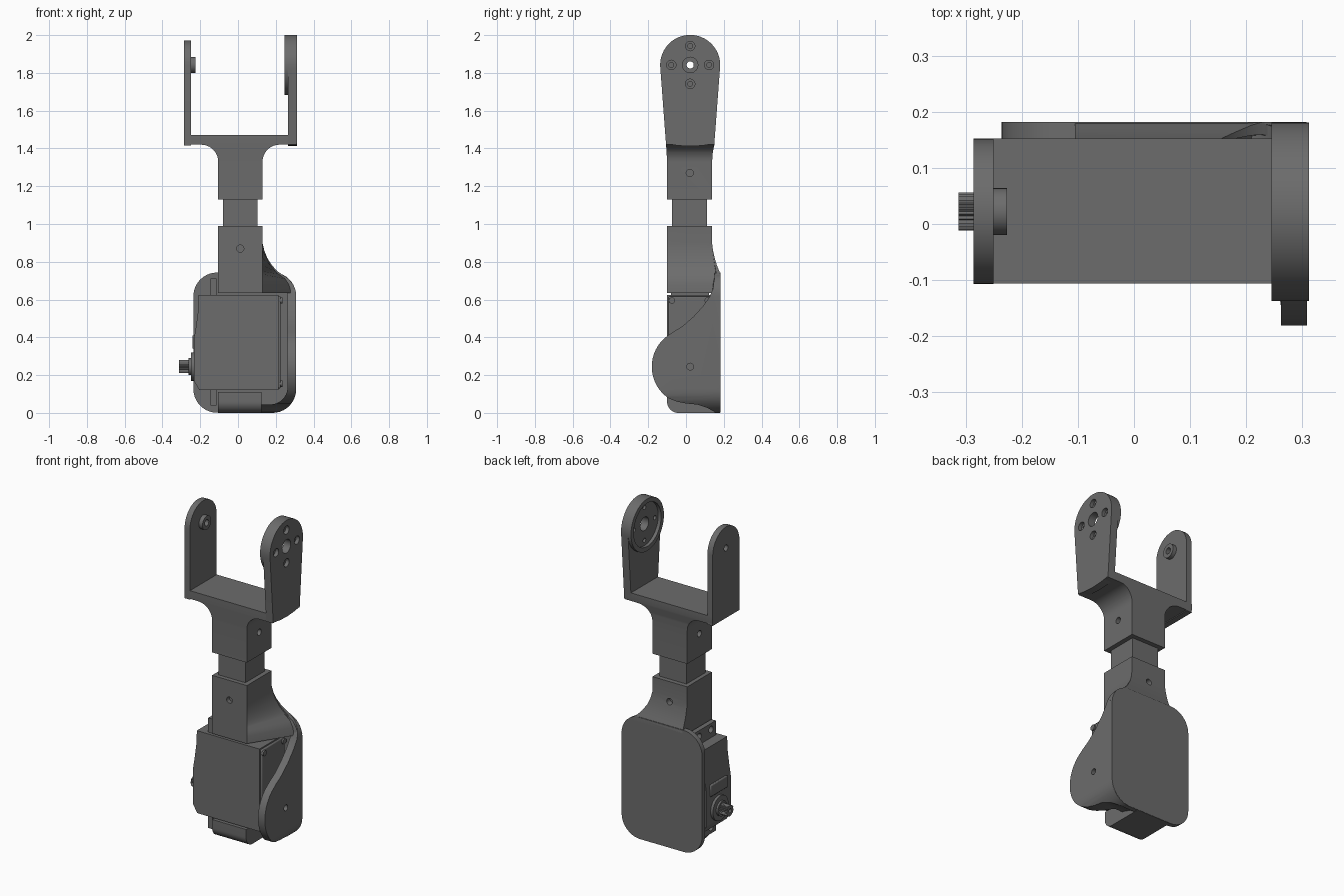
import bpy, bmesh, math
from math import sin, cos, pi, radians

if "Cube" in bpy.data.objects:
    bpy.data.objects.remove(bpy.data.objects["Cube"])

CY = 0.022  # y of both pivot axes


def finish(name, bm):
    bmesh.ops.recalc_face_normals(bm, faces=bm.faces)
    me = bpy.data.meshes.new(name)
    bm.to_mesh(me)
    bm.free()
    ob = bpy.data.objects.new(name, me)
    bpy.context.collection.objects.link(ob)
    return ob


def loft(name, rings):
    bm = bmesh.new()
    vs = [[bm.verts.new(p) for p in r] for r in rings]
    n = len(vs[0])
    for a, b in zip(vs, vs[1:]):
        for i in range(n):
            bm.faces.new((a[i], a[(i + 1) % n], b[(i + 1) % n], b[i]))
    bm.faces.new(vs[0])
    bm.faces.new(vs[-1])
    return finish(name, bm)


def extr(name, pts, axis, a, b):
    put = {'x': lambda p, t: (t, p[0], p[1]),
           'y': lambda p, t: (p[0], t, p[1]),
           'z': lambda p, t: (p[0], p[1], t)}[axis]
    return loft(name, [[put(p, t) for p in pts] for t in (a, b)])


def arc(cx, cy, r, a0, a1, n=10):
    return [(cx + r * cos(radians(a0 + (a1 - a0) * i / n)),
             cy + r * sin(radians(a0 + (a1 - a0) * i / n))) for i in range(n + 1)]


def circle(cx, cy, r, n=32):
    return arc(cx, cy, r, 0, 360, n)[:-1]


def rrect(x0, x1, y0, y1, r):
    return (arc(x1 - r, y0 + r, r, -90, 0) + arc(x1 - r, y1 - r, r, 0, 90)
            + arc(x0 + r, y1 - r, r, 90, 180) + arc(x0 + r, y0 + r, r, 180, 270))


def box(name, x0, x1, y0, y1, z0, z1, bevel=0):
    ob = extr(name, [(x0, y0), (x1, y0), (x1, y1), (x0, y1)], 'z', z0, z1)
    if bevel:
        m = ob.modifiers.new('bevel', 'BEVEL')
        m.width, m.segments = bevel, 2
    return ob


def boolean(ob, cutter, op='DIFFERENCE'):
    m = ob.modifiers.new('bool', 'BOOLEAN')
    m.operation, m.object, m.solver = op, cutter, 'EXACT'
    bpy.context.view_layer.objects.active = ob
    bpy.ops.object.modifier_apply(modifier=m.name)
    bpy.data.objects.remove(cutter)


def drill(ob, axis, c, r, a, b):
    boolean(ob, extr('cutter', circle(*c, r, 24), axis, a, b))


# Fork arms
left = extr('fork_left_arm', [(-0.106, 1.415), (0.152, 1.415)] + arc(CY, 1.842, 0.129, 0, 180, 24),
            'x', -0.286, -0.25)
boss = extr('fork_left_boss', circle(CY, 1.842, 0.042), 'x', -0.25, -0.226)
for part in (left, boss):
    drill(part, 'x', (CY, 1.842), 0.019, -0.4, -0.2)

right = extr('fork_right_arm', [(-0.106, 1.425), (-0.04, 1.415), (CY, 1.412), (0.084, 1.415), (0.15, 1.425)]
             + arc(CY, 1.842, 0.159, -7.5, 187.5, 26), 'x', 0.265, 0.312)
rim = extr('fork_horn_rim', circle(CY, 1.842, 0.159, 48), 'x', 0.245, 0.265)
boolean(right, rim, 'UNION')
boolean(right, extr('cutter', circle(CY, 1.842, 0.132, 48), 'x', 0.2, 0.265))
drill(right, 'x', (CY, 1.842), 0.041, 0.2, 0.4)
for k in range(4):
    c = (CY + 0.1 * cos(k * pi / 2), 1.842 + 0.1 * sin(k * pi / 2))
    drill(right, 'x', c, 0.013, 0.2, 0.4)
    drill(right, 'x', c, 0.025, 0.29, 0.4)

# Fork bridge with filleted neck
neck = extr('fork_bridge_and_neck',
            [(-0.105, 1.13), (0.13, 1.13)] + arc(0.22, 1.33, 0.09, 180, 90)
            + [(0.309, 1.42), (0.309, 1.47), (-0.286, 1.47), (-0.286, 1.42)]
            + arc(-0.195, 1.33, 0.09, 90, 0), 'y', -0.107, 0.153)
# Trim the neck slightly narrower than the bridge
trim = extr('cutter', [(-0.1, 1), (0.138, 1), (0.138, 1.33), (0.142, 1.38), (0.152, 1.43), (0.152, 1.6),
                       (-0.106, 1.6), (-0.106, 1.43), (-0.103, 1.38), (-0.1, 1.33)], 'x', -0.5, 0.5)
boolean(neck, trim, 'INTERSECT')
drill(neck, 'x', (0.02, 1.27), 0.019, -0.4, -0.08)
drill(neck, 'x', (0.02, 1.27), 0.019, 0.102, 0.4)

# Square link between the two necks
box('connecting_post', -0.08, 0.102, -0.074, 0.11, 0.96, 1.16)

# Lower neck flaring into the back plate and side wall
sections = [(0.99, 0.13, 0.138), (0.9, 0.13, 0.138), (0.86, 0.139, 0.143), (0.82, 0.155, 0.152),
            (0.78, 0.181, 0.164), (0.75, 0.209, 0.176), (0.735, 0.23, 0.182),
            (0.71, 0.268, 0.182), (0.68, 0.292, 0.182), (0.635, 0.307, 0.182)]
rings = []
for z, x, y in sections:
    t = (x - 0.13) / 0.177
    rings.append([(-0.105, -0.1, z), (0.13, -0.1, z), (0.13 + 0.152 * t, y - 0.0004 - 0.042 * t, z),
                  (x, y - 0.0002 - 0.04 * t, z), (x, y, z), (-0.105, y, z)])
flare = loft('lower_neck', rings)
drill(flare, 'y', (0.012, 0.87), 0.019, -0.4, -0.074)
drill(flare, 'y', (0.012, 0.87), 0.019, 0.11, 0.4)

# Back plate
extr('back_plate', rrect(-0.236, 0.307, 0.001, 0.743, 0.125), 'y', 0.152, 0.182)

# Side wall: S-shaped outline wrapped around the plate edge
wall = extr('side_wall', [(0.181, 0.0), (0.15, 0.006), (0.11, 0.028), (0.06, 0.044), (0.0, 0.05), (-0.05, 0.06)]
            + arc(CY, 0.245, 0.203, 236, 132, 24)
            + [(-0.07, 0.428), (-0.02, 0.458), (0.04, 0.51), (0.09, 0.565), (0.125, 0.615), (0.14, 0.65), (0.181, 0.74)],
            'x', 0.1, 0.4)
boolean(wall, extr('cutter', rrect(-0.236, 0.308, 0.0, 0.744, 0.125), 'y', -0.4, 0.4), 'INTERSECT')
boolean(wall, extr('cutter', rrect(-0.2, 0.262, 0.045, 0.70, 0.09), 'y', -0.4, 0.4))
drill(wall, 'x', (CY, 0.245), 0.018, 0.2, 0.4)

# Floor block under the motor
extr('floor_block', arc(-0.04, 0.06, 0.06, 180, 270) + [(0.18, 0), (0.18, 0.11), (-0.1, 0.11)],
     'x', -0.105, 0.125)

# Motor body, caps and seams
extr('motor_body', [(-0.205, 0.122), (0.215, 0.122), (0.215, 0.625), (-0.208, 0.625), (-0.21, 0.55),
                    (-0.222, 0.46), (-0.234, 0.385), (-0.234, 0.17)], 'y', -0.1, 0.138)
box('motor_end_cap', 0.205, 0.226, -0.092, 0.13, 0.13, 0.617, 0.006)
for z in (0.155, 0.595):
    for y in (-0.075, 0.115):
        extr('motor_screw', circle(y, z, 0.017, 16), 'x', 0.2, 0.235)
box('motor_gear_cover', -0.242, -0.22, -0.06, 0.105, 0.34, 0.41, 0.005)

# Mounting ears at the top and bottom of the motor
for z0, z1, hz in ((0.61, 0.712, 0.675), (0.04, 0.14, 0.077)):
    ear = box('motor_ear', -0.145, -0.115, -0.08, 0.122, z0, z1)
    for y in (-0.035, 0.079):
        drill(ear, 'x', (y, hz), 0.02, -0.3, 0)

# Output shaft: collars and toothed spline
extr('shaft_collar', circle(CY, 0.245, 0.075), 'x', -0.25, -0.22)
extr('shaft_inner_collar', circle(CY, 0.245, 0.045), 'x', -0.262, -0.24)
teeth = [(CY + r * cos(i * pi / 24), 0.245 + r * sin(i * pi / 24))
         for i in range(48) for r in [0.034 if i % 2 else 0.03]]
spline = extr('output_spline', teeth, 'x', -0.313, -0.25)
drill(spline, 'x', (CY, 0.245), 0.012, -0.4, -0.28)

# Dark grey plastic on everything
dark = bpy.data.materials.new('dark_plastic')
dark.diffuse_color = (0.15, 0.15, 0.15, 1)
dark.use_nodes = True
dark.node_tree.nodes["Principled BSDF"].inputs["Base Color"].default_value = dark.diffuse_color
for ob in bpy.data.objects:
    ob.data.materials.clear()
    ob.data.materials.append(dark)

# Smooth the curved surfaces, keep edges crisp
bpy.ops.object.select_all(action='SELECT')
bpy.context.view_layer.objects.active = neck
bpy.ops.object.shade_smooth_by_angle(angle=radians(25))
